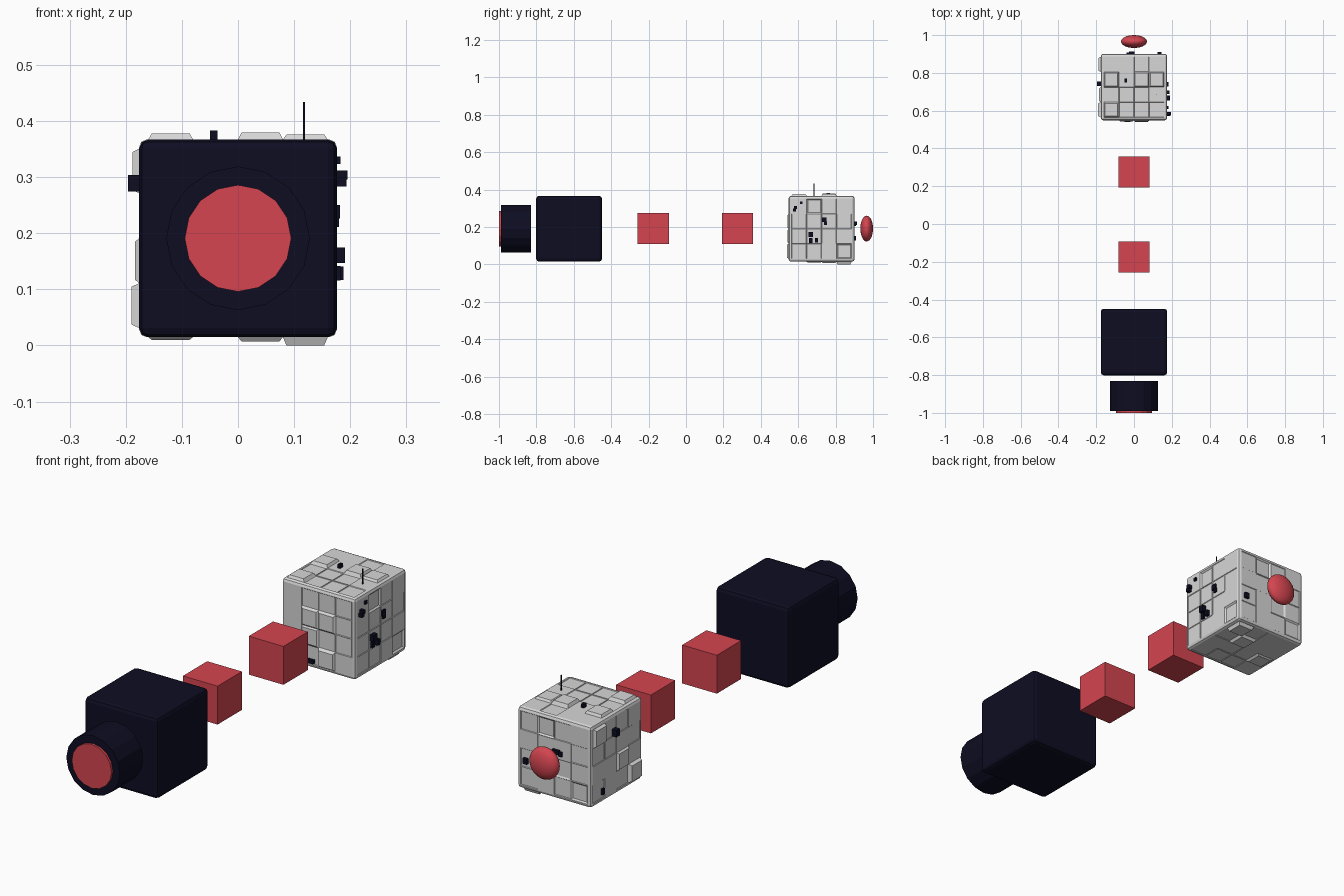
import bpy, bmesh, math, random
from mathutils import Vector, Matrix

random.seed(4)
if "Cube" in bpy.data.objects:
    bpy.data.objects.remove(bpy.data.objects["Cube"], do_unlink=True)

MID = 0.191    # shared height of all parts
HALF = 0.176   # half size of the two big cubes
HULL = Vector((0, 0.725, MID))


def material(name, rgb):
    m = bpy.data.materials.new(name)
    m.use_nodes = True
    m.diffuse_color = (*rgb, 1)
    bsdf = m.node_tree.nodes["Principled BSDF"]
    bsdf.inputs["Base Color"].default_value = (*rgb, 1)
    return m


RED = material("red", (0.66, 0.06, 0.08))
NAVY = material("dark navy", (0.004, 0.004, 0.016))
GREY = material("light grey", (0.68, 0.68, 0.68))


def finish(bm, name, mat, loc=(0, 0, 0)):
    mesh = bpy.data.meshes.new(name)
    bmesh.ops.recalc_face_normals(bm, faces=bm.faces)
    bm.to_mesh(mesh)
    bm.free()
    mesh.materials.append(mat)
    obj = bpy.data.objects.new(name, mesh)
    obj.location = loc
    bpy.context.collection.objects.link(obj)
    return obj


def cube(name, mat, loc, size, bevel=0, segments=1):
    bm = bmesh.new()
    bmesh.ops.create_cube(bm, matrix=Matrix.Diagonal((*size, 1)))
    if bevel:
        bmesh.ops.bevel(bm, geom=bm.edges[:], offset=bevel, segments=segments,
                        profile=0.5, affect='EDGES')
    return finish(bm, name, mat, loc)


def cylinder(name, mat, radius, y0, y1, sides=16):
    bm = bmesh.new()
    bmesh.ops.create_cone(bm, cap_ends=True, segments=sides, radius1=radius,
                          radius2=radius, depth=y1 - y0,
                          matrix=Matrix.Rotation(math.pi / 2, 4, 'X'))
    return finish(bm, name, mat, (0, (y0 + y1) / 2, MID))


# Front engine: barrel, glowing disc and dark block
cylinder("engine_barrel", NAVY, 0.128, -0.99, -0.83)
cylinder("engine_disc", RED, 0.095, -1.0, -0.985)
cube("engine_block", NAVY, (0, -0.625, MID), [2 * HALF] * 3, 0.016, 2)

# Two red connecting cubes
for name, y in (("front_link", -0.175), ("rear_link", 0.275)):
    cube(name, RED, (0, y, MID + 0.002), [0.166] * 3)

# Panel heights by face: (axis, side) -> {(column, row): height}
PANELS = {
    (2, 1): {(0, 2): 0.011, (2, 2): 0.013, (3, 2): 0.009, (0, 0): 0.011},
    (2, -1): {(0, 1): 0.005, (2, 2): 0.008, (3, 3): 0.015},
    (0, -1): {(0, 0): 0.014, (3, 3): 0.012, (1, 1): 0.008},
    (0, 1): {(1, 3): -0.006, (3, 0): -0.006},
    (1, -1): {(1, 2): 0.006, (2, 2): 0.006, (1, 1): 0.005, (2, 0): 0.01},
    (1, 1): {(2, 3): -0.006, (0, 0): -0.005, (1, 1): -0.004},
}
CELL = 0.08

# Hull cube with chamfered edges, cut into four by four panels per face
bm = bmesh.new()
bmesh.ops.create_cube(bm, size=2 * HALF)
bmesh.ops.bevel(bm, geom=bm.edges[:], offset=0.013, segments=2,
                profile=0.5, affect='EDGES')
for axis in range(3):
    normal = Vector([float(k == axis) for k in range(3)])
    for step in range(-2, 3):
        bmesh.ops.bisect_plane(bm, geom=bm.verts[:] + bm.edges[:] + bm.faces[:],
                               plane_co=normal * step * CELL, plane_no=normal)
bm.normal_update()
for face in bm.faces[:]:
    c = face.calc_center_median()
    axis = max(range(3), key=lambda k: abs(c[k]))
    u, v = [c[k] for k in range(3) if k != axis]
    if max(abs(u), abs(v)) > 2 * CELL or abs(face.normal[axis]) < 0.99:
        continue
    key = (math.floor(u / CELL) + 2, math.floor(v / CELL) + 2)
    side = 1 if c[axis] > 0 else -1
    height = PANELS[axis, side].get(key)
    if height is None:
        # Shallow seams on some of the plain panels
        if random.random() < 0.55:
            bmesh.ops.inset_individual(bm, faces=[face], thickness=0.003, depth=-0.0025)
    else:
        bmesh.ops.inset_individual(bm, faces=[face], thickness=0.009, depth=height)
finish(bm, "panelled_hull", GREY, HULL)

# Small dark fittings: axis, side, offsets along the face, widths, height
FITTINGS = [
    (0, 1, -0.14, 0.113, 0.016, 0.016, 0.019), (0, 1, -0.108, 0.139, 0.014, 0.014, 0.007),
    (0, 1, -0.145, 0.1, 0.016, 0.016, 0.017), (0, 1, 0.014, 0.047, 0.024, 0.024, 0.006),
    (0, 1, 0.02, 0.03, 0.016, 0.02, 0.004),
    (0, 1, -0.058, -0.03, 0.025, 0.028, 0.015), (0, 1, -0.058, -0.062, 0.018, 0.026, 0.007),
    (0, 1, -0.028, -0.062, 0.017, 0.024, 0.012),
    (0, -1, 0.018, 0.098, 0.024, 0.03, 0.02), (0, -1, 0.095, -0.13, 0.014, 0.026, 0.005),
    (1, 1, -0.012, 0.03, 0.03, 0.018, 0.012), (1, 1, -0.032, 0.024, 0.016, 0.02, 0.008),
    (1, 1, 0.135, -0.05, 0.02, 0.024, 0.009),
    (1, -1, -0.034, -0.145, 0.03, 0.016, 0.01),
    (2, 1, -0.043, 0.035, 0.013, 0.02, 0.016),
]
for n, (axis, side, u, v, w, h, depth) in enumerate(FITTINGS):
    a, b = [k for k in range(3) if k != axis]
    loc, size = HULL.copy(), [0, 0, 0]
    loc[a] += u
    loc[b] += v
    loc[axis] += side * (HALF + depth / 2 - 0.003)
    size[a], size[b], size[axis] = w, h, depth + 0.006
    cube("hull_fitting_%d" % (n + 1), NAVY, loc, size)

# Antenna on the hull roof
cube("antenna", NAVY, (0.118, 0.684, 0.397), (0.0035, 0.0035, 0.074))

# Flattened red dome floating behind the hull
bm = bmesh.new()
bmesh.ops.create_uvsphere(bm, u_segments=24, v_segments=14, radius=1,
                          matrix=Matrix.Diagonal((0.069, 0.034, 0.069, 1)))
dome = finish(bm, "rear_dome", RED, (0, 0.966, MID + 0.001))
dome.data.shade_smooth()
